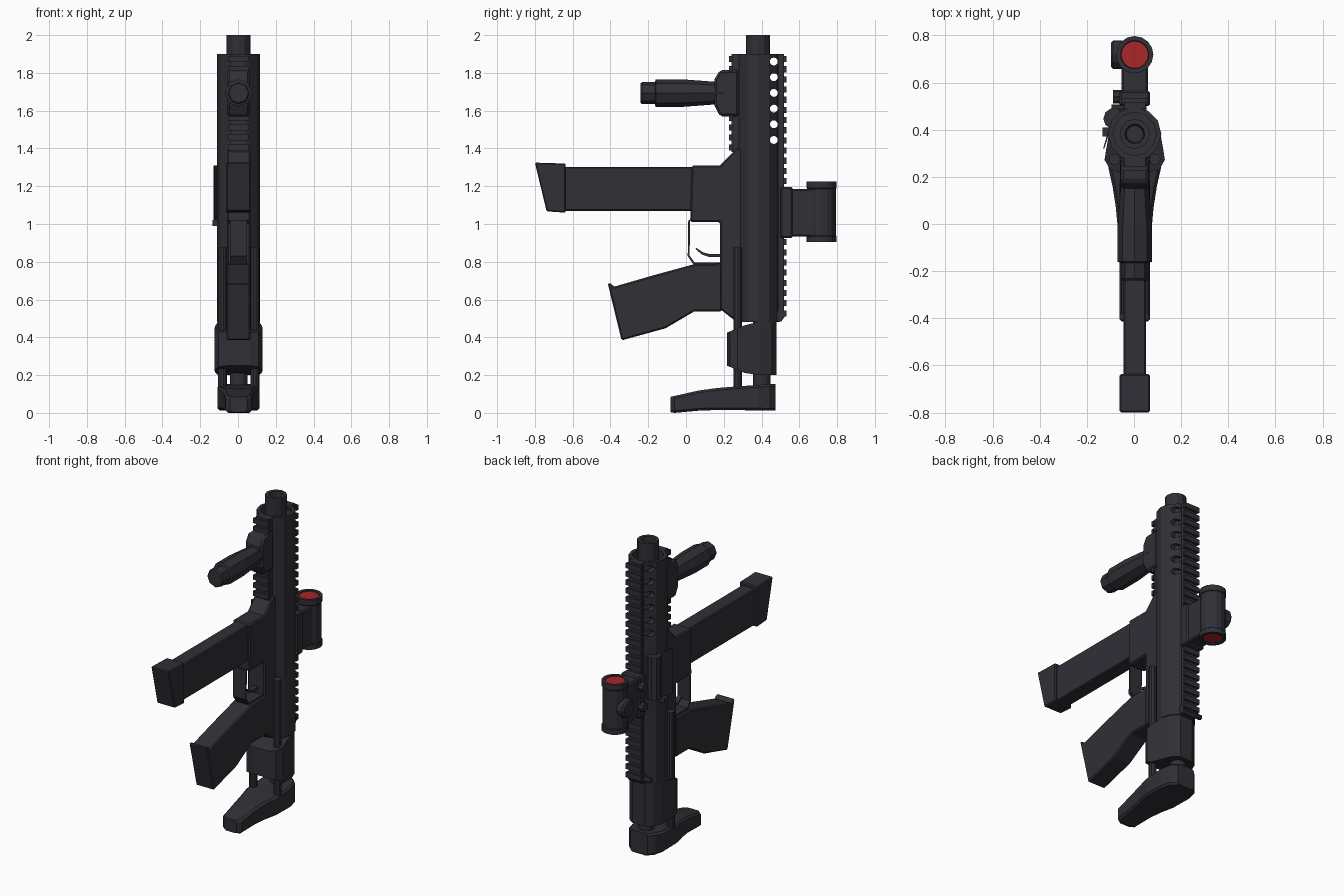
import bpy, bmesh, math

if "Cube" in bpy.data.objects:
    bpy.data.objects.remove(bpy.data.objects["Cube"])

CX = 0.003          # main centreline in x
AY = 0.382          # bore axis in y


def material(name, rgb):
    m = bpy.data.materials.new(name)
    m.diffuse_color = (*rgb, 1)
    m.use_nodes = True
    m.node_tree.nodes["Principled BSDF"].inputs["Base Color"].default_value = m.diffuse_color
    return m


DARK = material("dark gunmetal", (0.029, 0.029, 0.037))
RED = material("red lens", (0.40, 0.02, 0.02))


def finish(name, bm, mat=DARK, bevel=0):
    bmesh.ops.recalc_face_normals(bm, faces=bm.faces)
    me = bpy.data.meshes.new(name)
    bm.to_mesh(me)
    bm.free()
    me.materials.append(mat)
    ob = bpy.data.objects.new(name, me)
    bpy.context.collection.objects.link(ob)
    if bevel:
        b = ob.modifiers.new("bevel", 'BEVEL')
        b.width, b.segments, b.limit_method = bevel, 1, 'ANGLE'
        b.angle_limit = math.radians(50)
    return ob


def bridge(bm, rings, closed=False):
    """Skin a list of vertex rings, capping the ends unless closed."""
    n = len(rings[0])
    pairs = list(zip(rings, rings[1:]))
    if closed:
        pairs.append((rings[-1], rings[0]))
    for a, b in pairs:
        for i in range(n):
            j = (i + 1) % n
            bm.faces.new((a[i], a[j], b[j], b[i]))
    if not closed:
        bm.faces.new(rings[0])
        bm.faces.new(rings[-1])


def prism(name, profile, hw, bevel=0, x=CX):
    """Side profile (y, z) extruded to half width hw."""
    bm = bmesh.new()
    bridge(bm, [[bm.verts.new((x + s * hw, y, z)) for y, z in profile] for s in (-1, 1)])
    return finish(name, bm, bevel=bevel)


def lathe_into(bm, pts, c, axis='Z', n=12, closed=False):
    """Revolve (radius, along) points round an axis through c."""
    rings = []
    for r, t in pts:
        ring = []
        for i in range(n):
            a = 2 * math.pi * i / n
            u, v = c[0] + r * math.cos(a), c[1] + r * math.sin(a)
            ring.append(bm.verts.new({'Z': (u, v, t), 'Y': (u, t, v), 'X': (t, u, v)}[axis]))
        rings.append(ring)
    bridge(bm, rings, closed)


def lathe(name, pts, c, axis='Z', n=12, closed=False, mat=DARK):
    bm = bmesh.new()
    lathe_into(bm, pts, c, axis, n, closed)
    return finish(name, bm, mat)


def box_into(bm, x0, x1, y0, y1, z0, z1):
    bridge(bm, [[bm.verts.new((x, y, z)) for x, y in ((x0, y0), (x1, y0), (x1, y1), (x0, y1))]
                for z in (z0, z1)])


# Receiver, vented handguard and barrel
lathe("receiver", [(0.113, 0.48), (0.113, 1.41)], (CX, AY))
guard = lathe("handguard", [(0.113, 1.40), (0.113, 1.90), (0.092, 1.90), (0.092, 1.40)],
              (CX, AY), closed=True)
lathe("barrel", [(0.064, 1.38), (0.064, 2.0), (0.042, 2.0), (0.036, 1.90)], (CX, AY))
bm = bmesh.new()
for i in range(6):
    lathe_into(bm, [(0.021, -0.2), (0.021, 0.2)], (0.465, 1.86 - i * 0.083), 'X', 12)
cutter = finish("vent_cutter", bm)
cutter.hide_render = True
cutter.hide_set(True)
cut = guard.modifiers.new("vents", 'BOOLEAN')
cut.operation, cut.object, cut.solver = 'DIFFERENCE', cutter, 'EXACT'


# Toothed accessory rails
def rail(name, y_in, y_base, y_tip, z0, z1, count):
    bm = bmesh.new()
    box_into(bm, CX - 0.045, CX + 0.045, *sorted((y_in, y_base)), z0, z1)
    pitch = (z1 - z0) / count
    for i in range(count):
        z = z0 + (i + 0.2) * pitch
        box_into(bm, CX - 0.055, CX + 0.055, *sorted((y_base - (y_tip - y_base) * 0.4, y_tip)),
                 z, z + pitch * 0.6)
    finish(name, bm)


rail("top_rail", 0.487, 0.518, 0.532, 0.50, 1.90, 26)
rail("bottom_rail", 0.28, 0.242, 0.227, 1.38, 1.90, 10)
prism("rail_rear_ramp", [(0.45, 0.485), (0.505, 0.485), (0.53, 0.52), (0.53, 0.54), (0.45, 0.54)], 0.05)
lathe("charging_latch", [(0.016, -0.095), (0.016, -0.03)], (0.49, 0.51), 'X', 8)

# Lower receiver with magazine well
prism("lower_receiver", [(0.33, 1.40), (0.267, 1.40), (0.18, 1.31), (0.03, 1.31), (0.022, 1.01),
                         (0.18, 1.01), (0.18, 0.55), (0.25, 0.495), (0.33, 0.495)], 0.062, 0.008)

# Trigger and guard
prism("trigger_guard", [(0.022, 1.02), (0.012, 1.02), (0.009, 0.83), (0.04, 0.785), (0.19, 0.785),
                        (0.19, 0.797), (0.045, 0.797), (0.019, 0.833)], 0.045)
prism("trigger", [(0.05, 0.868), (0.085, 0.838), (0.125, 0.825), (0.19, 0.825), (0.19, 0.842),
                  (0.13, 0.84), (0.09, 0.85), (0.055, 0.873)], 0.015)

# Pistol grip
prism("pistol_grip", [(-0.415, 0.688), (-0.341, 0.384), (-0.108, 0.448), (0.045, 0.538), (0.19, 0.538),
                      (0.19, 0.79), (0.045, 0.788), (-0.167, 0.73), (-0.385, 0.667), (-0.39, 0.682)],
      0.064, 0.022)

# Magazine and its base
prism("magazine", [(-0.66, 1.07), (0.06, 1.07), (0.06, 1.303), (-0.66, 1.303)], 0.048, 0.006)
prism("magazine_base", [(-0.80, 1.325), (-0.738, 1.067), (-0.637, 1.06), (-0.637, 1.32)], 0.064, 0.006)

# Foregrip
prism("foregrip_mount", [(0.28, 1.815), (0.18, 1.815), (0.15, 1.765), (0.15, 1.63),
                         (0.18, 1.57), (0.28, 1.57)], 0.06, 0.012)
lathe("foregrip", [(0.052, -0.24), (0.059, -0.232), (0.059, -0.165), (0.073, -0.16), (0.073, -0.02),
                   (0.061, 0.14), (0.061, 0.20)], (CX, 1.693), 'Y', 8)

# Stock rods and buffer tube
for s, side in ((-1, "left"), (1, "right")):
    lathe(side + "_stock_rod", [(0.024, 0.08), (0.024, 0.875)], (CX + s * 0.086, 0.274), n=10)
lathe("buffer_tube", [(0.046, 0.10), (0.046, 0.50)], (CX, 0.402))

# Stock collar: plan outline with sloping ends
half = [(0.06, 0.217), (0.105, 0.232), (0.128, 0.272), (0.122, 0.31), (0.108, 0.39), (0.085, 0.45), (0.045, 0.478)]
plan = half + [(-x, y) for x, y in reversed(half)]
bm = bmesh.new()
bridge(bm, [[bm.verts.new((CX + x, y, 0.25 - 0.05 * min(1, (y - 0.217) / 0.12))) for x, y in plan],
            [bm.verts.new((CX + x, y, 0.425 + 0.058 * min(1, (y - 0.217) / 0.14))) for x, y in plan]])
finish("stock_collar", bm)

# Butt pad: chamfered sections (y, half width, bottom, top) along y
bm = bmesh.new()
rings = []
for y, w, z0, z1 in [(-0.082, 0.045, 0.004, 0.085), (-0.06, 0.068, 0.0, 0.09), (0.07, 0.08, 0.012, 0.119),
                     (0.16, 0.094, 0.015, 0.131), (0.24, 0.112, 0.015, 0.138), (0.38, 0.112, 0.013, 0.148),
                     (0.44, 0.095, 0.012, 0.152), (0.475, 0.06, 0.012, 0.153)]:
    c = 0.012
    rings.append([bm.verts.new((CX + x, y, z)) for x, z in
                  ((-w + c, z0), (w - c, z0), (w, z0 + c), (w, z1 - c),
                   (w - c, z1), (-w + c, z1), (-w, z1 - c), (-w, z0 + c))])
bridge(bm, rings)
finish("butt_pad", bm)

# Ejection port cover and open flap on the left side
lathe("port_cover", [(0.045, 1.03), (0.045, 1.305)], (-0.085, 0.447), n=10)
bm = bmesh.new()
bridge(bm, [[bm.verts.new((x, y, z)) for x, y in
             ((-0.105, 0.385), (-0.126, 0.32), (-0.131, 0.32), (-0.111, 0.39))] for z in (1.02, 1.31)])
finish("port_flap", bm)
bm = bmesh.new()
box_into(bm, -0.134, -0.09, 0.37, 0.41, 0.99, 1.022)
finish("port_hinge", bm)

# Sight: clamp, riser, tube, lenses, knobs
prism("sight_clamp", [(0.50, 0.925), (0.565, 0.925), (0.565, 1.195), (0.50, 1.195)], 0.065, 0.008)
prism("sight_riser", [(0.55, 0.935), (0.69, 0.935), (0.69, 1.185), (0.55, 1.185)], 0.056, 0.008)
SC = (CX, 0.718)
lathe("sight_tube", [(0.058, 0.917), (0.06, 0.905), (0.079, 0.905), (0.079, 0.935), (0.075, 0.94),
                     (0.075, 1.185), (0.079, 1.19), (0.079, 1.225), (0.06, 1.225), (0.058, 1.213)], SC, n=16)
lathe("upper_lens", [(0.057, 1.212), (0.057, 1.219)], SC, n=16, mat=RED)
lathe("lower_lens", [(0.057, 0.911), (0.057, 0.918)], SC, n=16, mat=RED)
lathe("sight_knob", [(0.06, -0.05), (0.06, -0.088), (0.05, -0.098)], (0.718, 1.065), 'X', 12)
for i, z in enumerate((1.0, 1.13)):
    lathe("clamp_nut_%d" % (i + 1), [(0.028, -0.05), (0.028, -0.09)], (0.54, z), 'X', 8)
